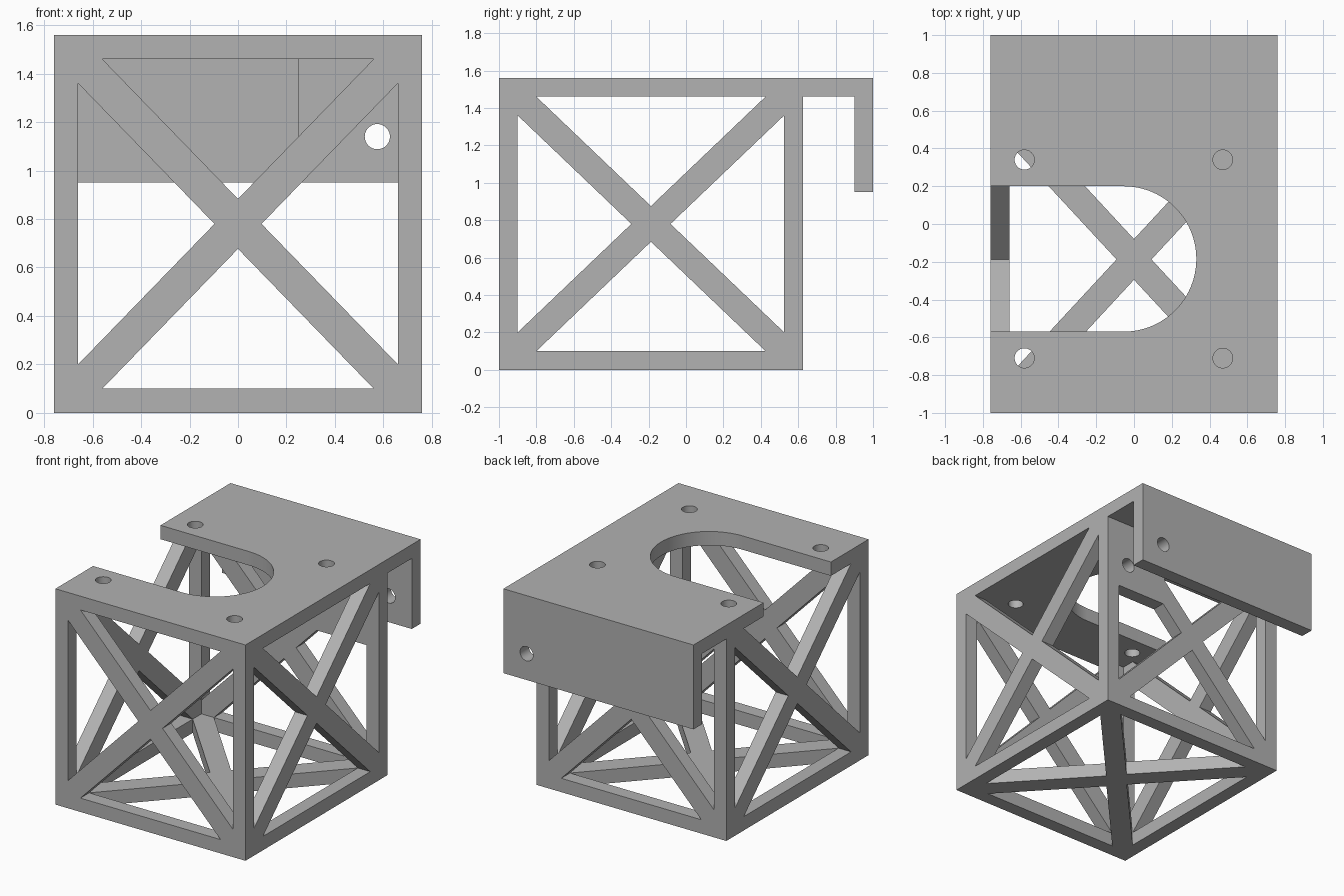
import bpy, bmesh
from math import pi, cos, sin
from mathutils import Matrix

cube = bpy.data.objects.get("Cube")
if cube:
    bpy.data.objects.remove(cube, do_unlink=True)

# Main dimensions
X, FRONT, BACK, END, TOP, T = 0.76, -1.0, 0.625, 1.0, 1.56, 0.1
LOW, HIGH = T / 2, TOP - T / 2          # upright panels are rooted inside the plates
LIP_Z = 0.95
SLOT_Y0, SLOT_Y1, SLOT_X = -0.57, 0.2, -0.055

grey = bpy.data.materials.new("plain grey")
grey.use_nodes = True
grey.diffuse_color = (0.445, 0.445, 0.445, 1)
grey.node_tree.nodes["Principled BSDF"].inputs["Base Color"].default_value = grey.diffuse_color

# Local axes of a panel lying flat, facing front, or facing sideways
FLAT = Matrix.Identity(4)
FACING_Y = Matrix(((1, 0, 0, 0), (0, 0, -1, 0), (0, 1, 0, 0), (0, 0, 0, 1)))
FACING_X = Matrix(((0, 0, 1, 0), (1, 0, 0, 0), (0, 1, 0, 0), (0, 0, 0, 1)))


def rect(u0, u1, v0, v1):
    return [(u0, v0), (u1, v0), (u1, v1), (u0, v1)]


def arc(u, v, r, start, end, n):
    return [(u + r * cos(start + (end - start) * i / n),
             v + r * sin(start + (end - start) * i / n)) for i in range(n + 1)]


def circle(u, v, r=0.052):
    return arc(u, v, r, 0, 2 * pi, 40)[:-1]


def cross_openings(u0, u1, v0, v1):
    """Four triangles that leave an X brace: top, bottom, right, left."""
    cu, cv, w, h = (u0 + u1) / 2, (v0 + v1) / 2, (u1 - u0) / 2, (v1 - v0) / 2
    du, dv = T * w / h, T * h / w
    top = [(u0 + T, v1), (u1 - T, v1), (cu, cv + dv)]
    bottom = [(u0 + T, v0), (u1 - T, v0), (cu, cv - dv)]
    right = [(u1, v0 + T), (u1, v1 - T), (cu + du, cv)]
    left = [(u0, v0 + T), (u0, v1 - T), (cu - du, cv)]
    return top, bottom, right, left


def panel(name, axes, centre, outline, holes=()):
    """Extruded outline with holes, T thick."""
    curve = bpy.data.curves.new(name, 'CURVE')
    curve.dimensions = '2D'
    curve.fill_mode = 'BOTH'
    curve.extrude = T / 2
    for loop in (outline, *holes):
        spline = curve.splines.new('POLY')
        spline.points.add(len(loop) - 1)
        for point, (u, v) in zip(spline.points, loop):
            point.co = (u, v, 0, 1)
        spline.use_cyclic_u = True
    temp = bpy.data.objects.new(name + "_curve", curve)
    bpy.context.collection.objects.link(temp)
    deps = bpy.context.evaluated_depsgraph_get()
    mesh = bpy.data.meshes.new_from_object(temp.evaluated_get(deps))
    bpy.data.objects.remove(temp, do_unlink=True)
    bpy.data.curves.remove(curve)
    mesh.transform(Matrix.Translation(centre) @ axes)
    bm = bmesh.new()
    bm.from_mesh(mesh)
    bmesh.ops.remove_doubles(bm, verts=bm.verts, dist=1e-4)
    bmesh.ops.recalc_face_normals(bm, faces=bm.faces)
    bm.to_mesh(mesh)
    bm.free()
    mesh.name = name
    mesh.materials.clear()
    mesh.materials.append(grey)
    obj = bpy.data.objects.new(name, mesh)
    bpy.context.collection.objects.link(obj)
    bpy.ops.object.select_all(action='DESELECT')
    obj.select_set(True)
    bpy.context.view_layer.objects.active = obj
    bpy.ops.object.shade_smooth_by_angle(angle=pi / 6)
    return obj


# Base with X brace
panel("base_frame", FLAT, (0, 0, T / 2), rect(-X, X, FRONT, BACK),
      cross_openings(-X + T, X - T, FRONT + T, BACK - T))

# Front frame
wide = cross_openings(-X + T, X - T, T, TOP - T)
upright = rect(-X, X, LOW, HIGH)
panel("front_frame", FACING_Y, (0, FRONT + T / 2, 0), upright, wide)

# Back frame, its upper left corner filled by a drilled mounting tab
top, bottom, right, left = wide
TAB_X = 0.25
slope = (top[1][1] - top[2][1]) / (top[1][0] - top[2][0])
top = [top[0], (TAB_X, top[0][1]), (TAB_X, top[2][1] + TAB_X * slope), top[2]]
right = [right[0], (X - T, LIP_Z),
         (right[2][0] + (LIP_Z - right[2][1]) / slope, LIP_Z), right[2]]
bolt = circle(0.575, 1.14)
panel("back_frame", FACING_Y, (0, BACK - T / 2, 0), upright,
      (top, bottom, right, left, bolt))

# Side frames; the right one is notched where the slot opens
deep = cross_openings(FRONT + T, BACK - T, T, TOP - T)
y0, y1 = FRONT + T / 2, BACK - T / 2
panel("left_frame", FACING_X, (X - T / 2, 0, 0), rect(y0, y1, LOW, HIGH), deep)
a, b, apex = deep[0]
notched = [(y0, LOW), (y1, LOW), (y1, HIGH), (SLOT_Y1, HIGH), (SLOT_Y1, b[1]), b, apex, a,
           (SLOT_Y0, a[1]), (SLOT_Y0, HIGH), (y0, HIGH)]
panel("right_frame", FACING_X, (-X + T / 2, 0, 0), notched, deep[1:])

# Top plate with round-ended slot and four screw holes
mid, radius = (SLOT_Y0 + SLOT_Y1) / 2, (SLOT_Y1 - SLOT_Y0) / 2
plate = [(-X, FRONT), (X, FRONT), (X, END), (-X, END), (-X, SLOT_Y1)]
plate += arc(SLOT_X, mid, radius, pi / 2, -pi / 2, 48) + [(-X, SLOT_Y0)]
screws = [circle(x, y) for x in (-0.58, 0.47) for y in (-0.71, 0.34)]
panel("top_plate", FLAT, (0, 0, TOP - T / 2), plate, screws)

# Hanging lip at the back
panel("back_lip", FACING_Y, (0, END - T / 2, 0), rect(-X, X, LIP_Z, HIGH), [bolt])
